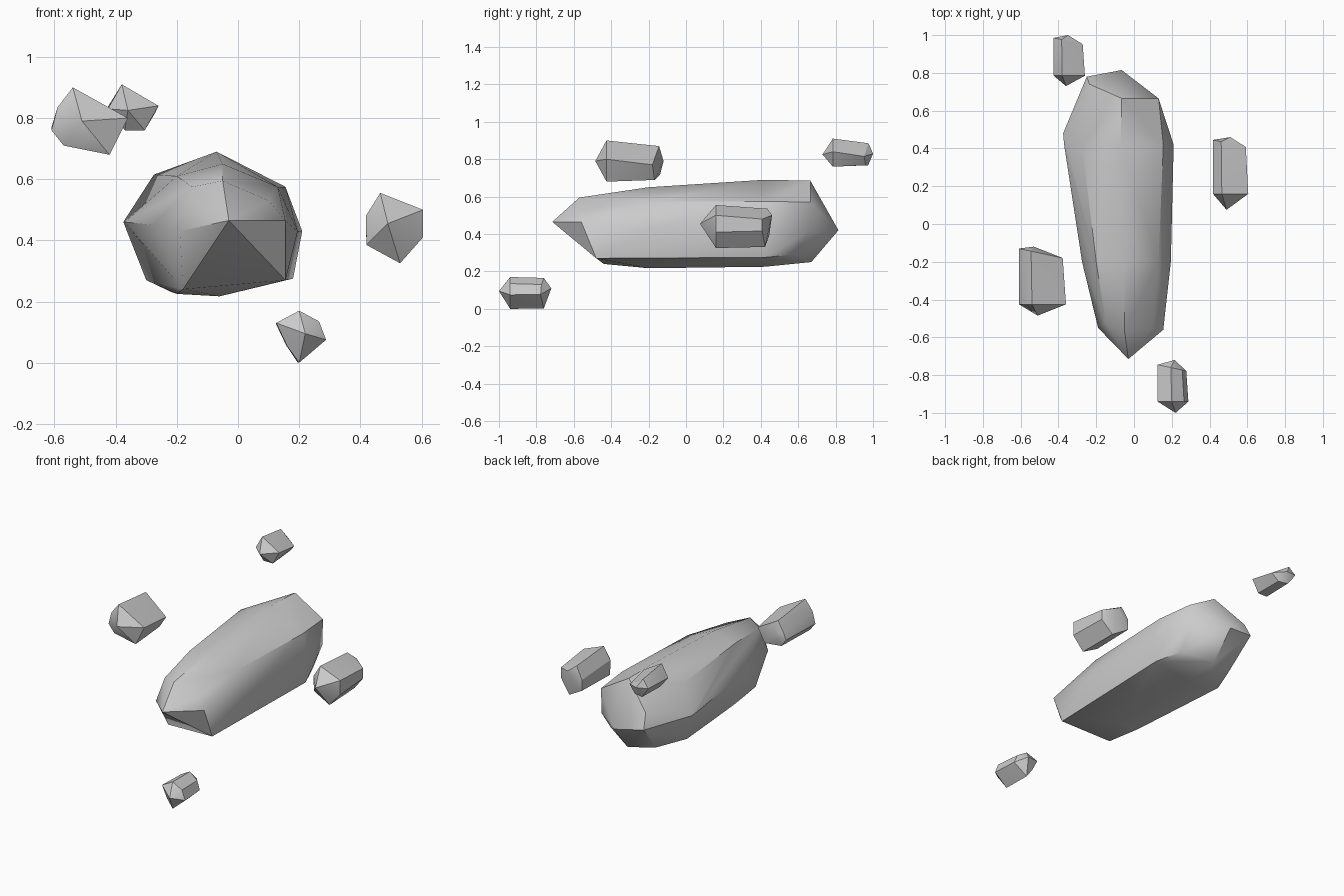
import bpy, bmesh, math


def hull_rock(name, points, angle=38):
    """Faceted stone: convex skin over a few ring and tip points."""
    bm = bmesh.new()
    for p in points:
        bm.verts.new(p)
    res = bmesh.ops.convex_hull(bm, input=bm.verts[:])
    loose = [v for v in bm.verts if not v.link_faces]
    bmesh.ops.delete(bm, geom=loose, context='VERTS')
    bmesh.ops.dissolve_limit(bm, angle_limit=math.radians(3),
                             verts=bm.verts[:], edges=bm.edges[:])
    bmesh.ops.recalc_face_normals(bm, faces=bm.faces[:])
    me = bpy.data.meshes.new(name)
    bm.to_mesh(me)
    bm.free()
    ob = bpy.data.objects.new(name, me)
    bpy.context.collection.objects.link(ob)
    bpy.ops.object.select_all(action='DESELECT')
    ob.select_set(True)
    bpy.context.view_layer.objects.active = ob
    bpy.ops.object.shade_smooth_by_angle(angle=math.radians(angle))
    return ob


def ring(y, section):
    return [(x, y, z) for x, z in section]


# Main boulder: cut nose, two body rings, bevelled tail
nose = [(-0.03, -0.715, 0.465), (0.155, -0.56, 0.465), (0.155, -0.48, 0.27),
        (-0.18, -0.44, 0.24), (-0.19, -0.55, 0.43),
        (-0.15, -0.52, 0.575), (-0.05, -0.57, 0.595), (0.10, -0.55, 0.53)]
front_body = ring(-0.2, [(-0.05, 0.65), (0.13, 0.575), (0.195, 0.43), (0.165, 0.27),
                         (-0.06, 0.217), (-0.2, 0.225), (-0.275, 0.45), (-0.2, 0.61)])
back_body = ring(0.42, [(-0.07, 0.69), (0.155, 0.575), (0.21, 0.43), (0.18, 0.275),
                        (-0.06, 0.225), (-0.22, 0.232), (-0.3, 0.27),
                        (-0.37, 0.46), (-0.275, 0.615)])
tail = [(-0.375, 0.48, 0.46), (-0.065, 0.665, 0.685), (0.13, 0.665, 0.57),
        (0.13, 0.66, 0.41), (0.12, 0.58, 0.29), (-0.06, 0.67, 0.25),
        (-0.22, 0.62, 0.27), (-0.25, 0.78, 0.45), (-0.235, 0.74, 0.54),
        (-0.065, 0.815, 0.42)]
hull_rock("boulder", nose + front_body + back_body + tail)


def shard(name, section, y0, y1, tip0, tip1, shift):
    """Small prism stone: front ring, slightly lowered and slanted back ring, two tips."""
    xs = [p[0] for p in section]
    zs = [p[1] for p in section]
    cz = (min(zs) + max(zs)) / 2
    w = max(xs) - min(xs)
    pts = ring(y0, section)
    for x, z in section:
        slant = 0.2 * (x - min(xs))
        pts.append((x - 0.07 * w * (x - min(xs)) / w,
                    y1 - slant, z + (shift if z > cz else -shift * 0.3)))
    hull_rock(name, pts + [tip0, tip1], 30)


shard("shard_left", [(-0.54, 0.9), (-0.36, 0.8), (-0.42, 0.68), (-0.57, 0.71),
                     (-0.61, 0.76), (-0.59, 0.835)],
      -0.425, -0.13, (-0.51, -0.485, 0.79), (-0.53, -0.12, 0.79), -0.03)
shard("shard_back", [(-0.38, 0.91), (-0.26, 0.84), (-0.305, 0.76), (-0.37, 0.76),
                     (-0.425, 0.83)],
      0.785, 0.985, (-0.36, 0.73, 0.825), (-0.35, 1.0, 0.83), -0.025)
shard("shard_right", [(0.465, 0.555), (0.605, 0.5), (0.605, 0.41), (0.53, 0.325),
                      (0.42, 0.385), (0.418, 0.48)],
      0.16, 0.445, (0.49, 0.075, 0.455), (0.51, 0.46, 0.5), -0.02)
shard("shard_front", [(0.2, 0.17), (0.265, 0.135), (0.288, 0.075), (0.2, 0.0),
                      (0.16, 0.055), (0.125, 0.13)],
      -0.94, -0.745, (0.22, -1.0, 0.095), (0.215, -0.72, 0.11), -0.005)
